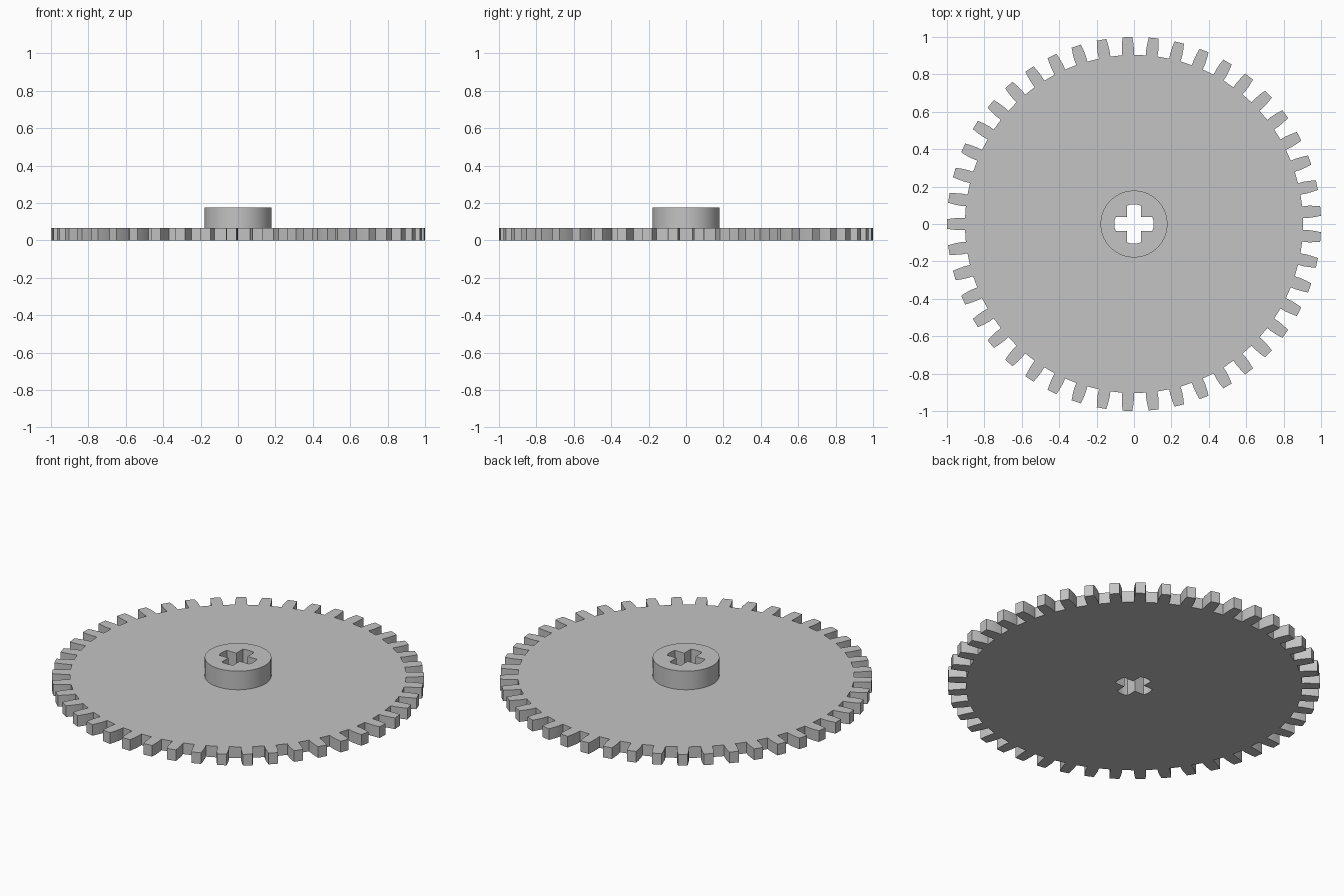
import bpy
import bmesh
from math import pi, sin, cos, asin, radians

cube = bpy.data.objects.get("Cube")
if cube:
    bpy.data.objects.remove(cube, do_unlink=True)

TEETH = 45
PLATE_TOP = 0.066
HUB_TOP = 0.176

grey = bpy.data.materials.new("plain grey")
grey.use_nodes = True
grey.diffuse_color = (0.55, 0.55, 0.55, 1)
grey.node_tree.nodes["Principled BSDF"].inputs["Base Color"].default_value = (0.55, 0.55, 0.55, 1)


def polar(r, a):
    return (r * cos(a), r * sin(a))


def gear_outline():
    # Tooth flank: radius and half width, from root to tip
    flank = [(0.904, 0.031), (0.935, 0.0325), (0.97, 0.030), (1.0, 0.026)]
    pts = []
    for i in range(TEETH):
        a = pi + i * 2 * pi / TEETH
        pts += [polar(r, a - asin(w / r)) for r, w in flank]
        pts += [polar(r, a + asin(w / r)) for r, w in reversed(flank)]
    return pts


def circle_outline(r, n=64):
    return [polar(r, i * 2 * pi / n) for i in range(n)]


def axle_outline(reach=0.105, half=0.037, steps=4):
    # Cross with rounded arm ends
    pts = []
    spread = asin(half / reach)
    for k in range(4):
        a = k * pi / 2
        pts += [polar(reach, a + spread * (2 * s / steps - 1)) for s in range(steps + 1)]
        pts.append(polar(half * 2 ** 0.5, a + pi / 4))
    return pts


def make_slab(name, outlines, z0, z1):
    # Filled outlines with holes, extruded between two heights
    curve = bpy.data.curves.new(name, "CURVE")
    curve.dimensions = "2D"
    curve.fill_mode = "BOTH"
    curve.extrude = (z1 - z0) / 2
    for pts in outlines:
        spline = curve.splines.new("POLY")
        spline.points.add(len(pts) - 1)
        for p, (x, y) in zip(spline.points, pts):
            p.co = (x, y, 0, 1)
        spline.use_cyclic_u = True
    temp = bpy.data.objects.new(name + "_profile", curve)
    bpy.context.collection.objects.link(temp)
    bpy.context.view_layer.update()
    deps = bpy.context.evaluated_depsgraph_get()
    mesh = bpy.data.meshes.new_from_object(temp.evaluated_get(deps))
    bpy.data.objects.remove(temp, do_unlink=True)
    bpy.data.curves.remove(curve)

    # Weld caps to walls
    bm = bmesh.new()
    bm.from_mesh(mesh)
    bmesh.ops.remove_doubles(bm, verts=bm.verts, dist=0.0001)
    bmesh.ops.translate(bm, verts=bm.verts, vec=(0, 0, (z0 + z1) / 2))
    bmesh.ops.recalc_face_normals(bm, faces=bm.faces)
    bm.to_mesh(mesh)
    bm.free()
    mesh.name = name
    mesh.materials.clear()
    mesh.materials.append(grey)

    obj = bpy.data.objects.new(name, mesh)
    bpy.context.collection.objects.link(obj)
    bpy.ops.object.select_all(action="DESELECT")
    obj.select_set(True)
    bpy.context.view_layer.objects.active = obj
    bpy.ops.object.shade_smooth_by_angle(angle=radians(20))
    return obj


make_slab("gear_plate", [gear_outline(), axle_outline()], 0, PLATE_TOP)
make_slab("hub", [circle_outline(0.179), axle_outline()], PLATE_TOP, HUB_TOP)
